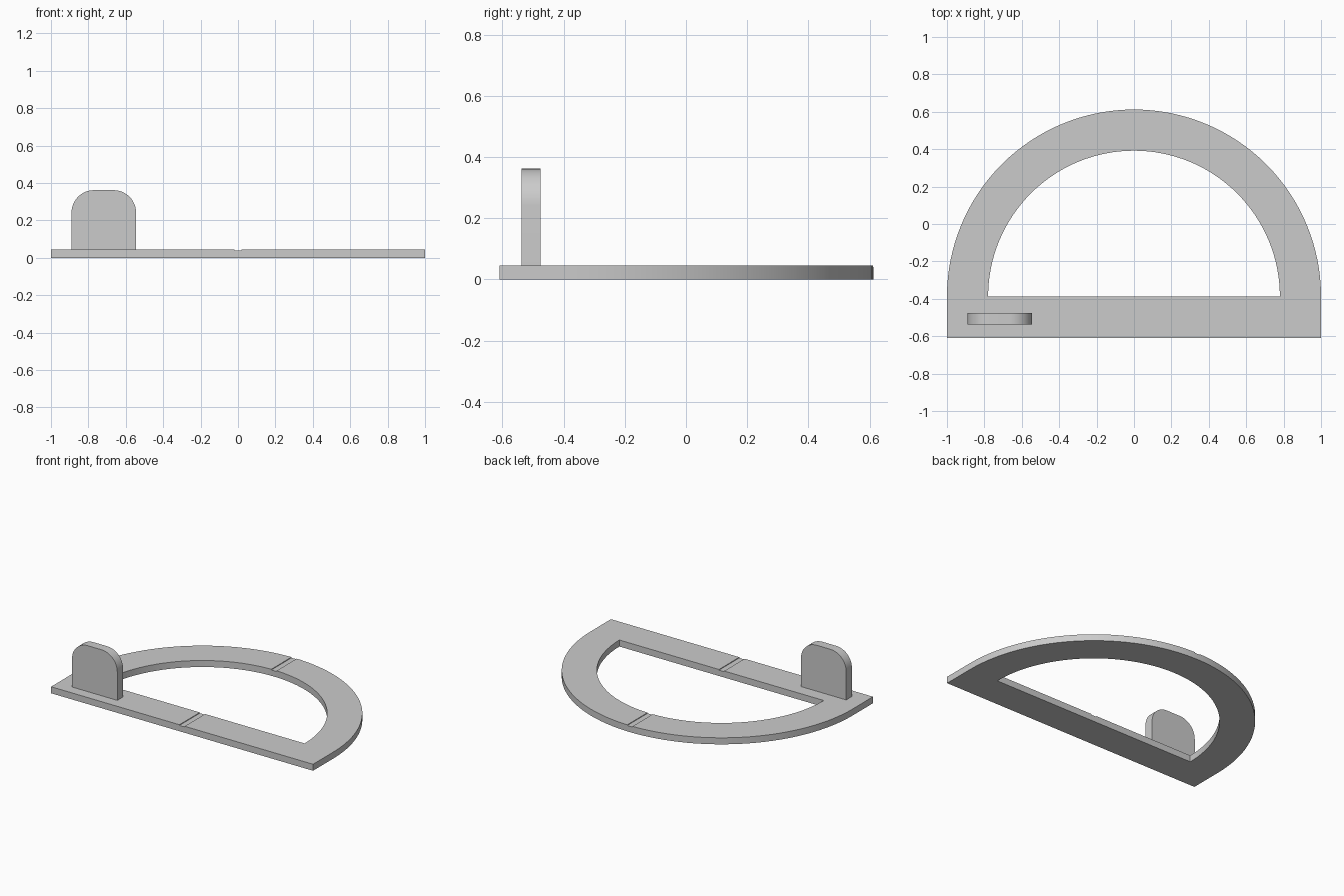
import bpy, bmesh
from math import cos, sin, pi

if "Cube" in bpy.data.objects:
    bpy.data.objects.remove(bpy.data.objects["Cube"])

PLATE_H = 0.045
CY = -0.388          # centre height of the half-circle arcs


def arc(cx, cy, r, a0, a1, n):
    return [(cx + r * cos(a0 + (a1 - a0) * i / n), cy + r * sin(a0 + (a1 - a0) * i / n))
            for i in range(n + 1)]


def extruded(name, faces, offset, place):
    """Weld flat polygons into a sheet and extrude it by the offset vector."""
    bm = bmesh.new()
    for poly in faces:
        bm.faces.new([bm.verts.new(place(*p)) for p in poly])
    bmesh.ops.remove_doubles(bm, verts=bm.verts, dist=1e-5)
    ret = bmesh.ops.extrude_face_region(bm, geom=bm.faces[:], use_keep_orig=True)
    moved = [g for g in ret["geom"] if isinstance(g, bmesh.types.BMVert)]
    bmesh.ops.translate(bm, verts=moved, vec=offset)
    bmesh.ops.recalc_face_normals(bm, faces=bm.faces)
    mesh = bpy.data.meshes.new(name)
    bm.to_mesh(mesh)
    bm.free()
    obj = bpy.data.objects.new(name, mesh)
    bpy.context.collection.objects.link(obj)
    return obj


def smooth(obj):
    bpy.ops.object.select_all(action='DESELECT')
    obj.select_set(True)
    bpy.context.view_layer.objects.active = obj
    bpy.ops.object.shade_smooth_by_angle(angle=0.5)


# D-shaped plate with a half-circle opening
N = 64
outer = arc(0, CY, 1.0, 0, pi, N)
inner = arc(0, CY, 0.78, 0, pi, N)
strips = [[outer[i], outer[i + 1], inner[i + 1], inner[i]] for i in range(N)]
bar = [outer[-1], (-1, -0.61), (1, -0.61), outer[0], inner[0], inner[-1]]
plate = extruded("base_plate", strips + [bar], (0, 0, PLATE_H),
                 lambda x, y: (x, y, 0))

# Shallow centre groove across the bar and the arch
bpy.ops.mesh.primitive_cube_add(size=1, location=(0, 0, PLATE_H + 0.045))
cutter = bpy.context.object
cutter.name = "groove_cutter"
cutter.scale = (0.04, 2, 0.1)
cutter.hide_render = True
cut = plate.modifiers.new("centre_groove", 'BOOLEAN')
cut.operation = 'DIFFERENCE'
cut.solver = 'EXACT'
cut.object = cutter
bpy.context.view_layer.objects.active = plate
bpy.ops.object.modifier_apply(modifier=cut.name)
bpy.data.objects.remove(cutter)
smooth(plate)

# Upright finger tab with rounded top corners
x0, x1, top, r = -0.89, -0.545, 0.362, 0.12
tab_profile = [(x0, PLATE_H), (x1, PLATE_H)]
tab_profile += arc(x1 - r, top - r, r, 0, pi / 2, 12)
tab_profile += arc(x0 + r, top - r, r, pi / 2, pi, 12)
tab = extruded("finger_tab", [tab_profile], (0, 0.063, 0),
               lambda x, z: (x, -0.538, z))
smooth(tab)
